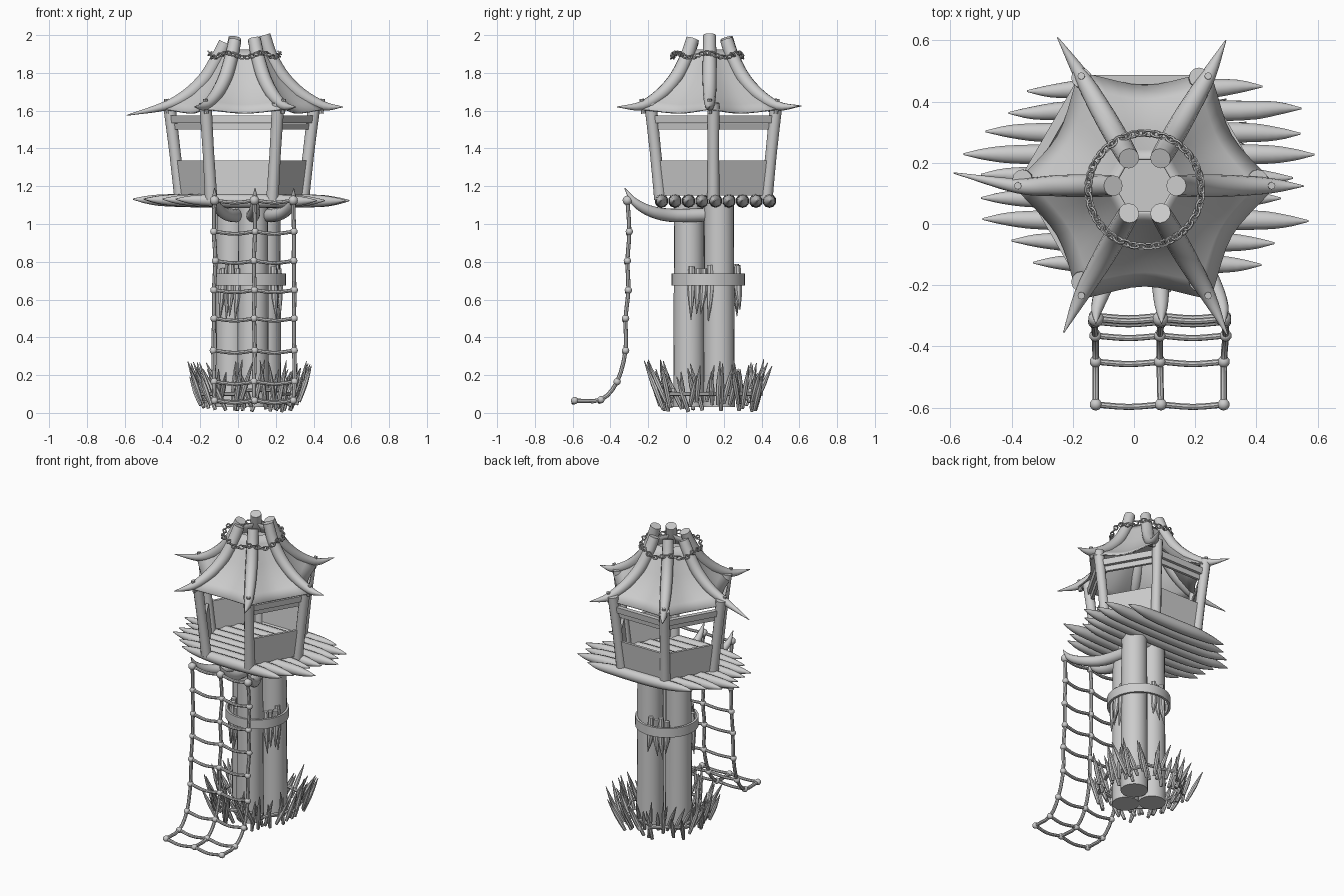
import bpy, bmesh, math, random
from mathutils import Vector, Quaternion

if "Cube" in bpy.data.objects:
    bpy.data.objects.remove(bpy.data.objects["Cube"])
random.seed(7)
V = Vector


def finish(name, bm, angle=40):
    bmesh.ops.recalc_face_normals(bm, faces=bm.faces)
    me = bpy.data.meshes.new(name)
    bm.to_mesh(me)
    bm.free()
    ob = bpy.data.objects.new(name, me)
    bpy.context.collection.objects.link(ob)
    bpy.ops.object.select_all(action='DESELECT')
    ob.select_set(True)
    bpy.context.view_layer.objects.active = ob
    bpy.ops.object.shade_smooth_by_angle(angle=math.radians(angle))
    return ob


def catmull(a, b, c, d, t):
    return 0.5 * (2*b + (c-a)*t + (2*a-5*b+4*c-d)*t*t + (3*b-a-3*c+d)*t**3)


def tube(bm, pts, radii, n=10, sub=4):
    """Swept round section along a smoothed path with changing radius."""
    k = [V((*p, r)) for p, r in zip(pts, radii)]
    k = [2*k[0]-k[1]] + k + [2*k[-1]-k[-2]]
    path = [catmull(*k[i:i+4], j/sub) for i in range(len(k)-3) for j in range(sub)] + [k[-2]]
    P = [p.to_3d() for p in path]
    q, rings, last = Quaternion(), [], V((0, 0, 1))
    for i, p in enumerate(P):
        d = (P[min(i+1, len(P)-1)] - P[max(i-1, 0)]).normalized()
        q = last.rotation_difference(d) @ q
        last = d
        r = max(path[i][3], 0.001)
        rings.append([bm.verts.new(p + q @ V((r*math.cos(2*math.pi*s/n), r*math.sin(2*math.pi*s/n), 0)))
                      for s in range(n)])
    for a, b in zip(rings, rings[1:]):
        for s in range(n):
            bm.faces.new((a[s], a[(s+1) % n], b[(s+1) % n], b[s]))
    bm.faces.new(rings[0])
    bm.faces.new(rings[-1])


def polar(c, r, a, z):
    return V((c[0] + r*math.cos(a), c[1] + r*math.sin(a), z))


# trunk of three logs
bm = bmesh.new()
for x, y in [(0.08, 0.016), (0.145, 0.175), (-0.035, 0.13)]:
    tube(bm, [(x, y, 0.03), (x, y, 0.6), (x, y, 1.11)], [0.084, 0.081, 0.079], 20, 2)
finish("trunk_logs", bm)

# band around the trunk
C = (0.06, 0.118)
bm = bmesh.new()
prof = [(0.195, 0.675), (0.195, 0.737), (0.18, 0.737), (0.18, 0.675)]
rings = [[bm.verts.new(polar(C, r, 2*math.pi*i/32, z)) for r, z in prof] for i in range(32)]
for i in range(32):
    a, b = rings[i], rings[(i+1) % 32]
    for j in range(4):
        bm.faces.new((a[j], a[(j+1) % 4], b[(j+1) % 4], b[j]))
finish("trunk_band", bm)

# stakes tucked in the band
bm = bmesh.new()
for ang in (-15, 105, 225):
    for i in range(4):
        a = math.radians(ang + (i-1.5)*13)
        r = 0.155 - 0.012*(i % 2)
        top, low = random.uniform(0.76, 0.81), random.uniform(0.48, 0.56)
        tube(bm, [polar(C, r, a, top), polar(C, r+.005, a, 0.65), polar(C, r+0.015, a+random.uniform(-.1, .1), low)],
             [0.017, 0.021, 0.002], 8, 3)
finish("tucked_stakes", bm)

# spiked fence at the foot
F = (0.055, 0.135)
bm = bmesh.new()
for i in range(62):
    a = 2*math.pi*i/62 + random.uniform(-.05, .05)
    r0 = random.uniform(0.20, 0.28)
    r1 = r0 + random.uniform(0.04, 0.10)
    p0 = polar(F, r0, a, random.uniform(0.005, 0.07))
    p1 = polar(F, r1, a + random.uniform(-.25, .25), random.uniform(0.19, 0.285))
    tube(bm, [p0, p0.lerp(p1, .5), p1], [0.010, 0.014, 0.002], 7, 2)
finish("fence_stakes", bm)
bm = bmesh.new()
for i in range(7):
    p = [polar(F, 0.27, 2*math.pi*(i+s)/7, 0.10 + 0.02*(i % 2)) for s in (-.05, 1.05)]
    tube(bm, p, [0.011, 0.011], 7, 1)
finish("fence_rails", bm)

# platform logs, pointed at both ends
ends = [(-.33, .417), (-.40, .46), (-.495, .57), (-.5, .48), (-.5, .52),
        (-.557, .59), (-.485, .545), (-.41, .547), (-.35, .42)]
bm = bmesh.new()
for i, (x0, x1) in enumerate(ends):
    y = -0.13 + 0.0715*i
    t = random.uniform(-.008, .008)
    tube(bm, [(x0, y-t, 1.132), (x0+.08, y-t, 1.128), (x0+.2, y, 1.125), (0, y, 1.122), (x1-.2, y, 1.122),
              (x1-.08, y+t, 1.122), (x1, y+t, 1.124)], [.003, .022, .033, .037, .034, .023, .003], 10, 3)
finish("platform_logs", bm)

# cabin posts, boards and rails
H = (0.02, 0.145)


def post_point(i, z, inset=0.0):
    return polar(H, 0.325 + (z-1.14)*0.12 - inset, math.pi/3*i, z)


bm = bmesh.new()
for i in range(6):
    tube(bm, [post_point(i, z) for z in (1.13, 1.38, 1.64)], [.033, .030, .033], 12, 2)
finish("cabin_posts", bm)


def board(bm, i, z0, z1, th, inset=0.0):
    v = [bm.verts.new(post_point(j, z, inset + s)) for z in (z0, z1) for j in (i, i+1) for s in (-th/2, th/2)]
    for f in ((0, 2, 3, 1), (4, 5, 7, 6), (0, 1, 5, 4), (2, 6, 7, 3), (0, 4, 6, 2), (1, 3, 7, 5)):
        bm.faces.new([v[k] for k in f])


walls, rails = bmesh.new(), bmesh.new()
for i in (0, 1, 2, 3, 5):      # the front side stays open
    board(walls, i, 1.15, 1.335, 0.02)
    board(rails, i, 1.535, 1.575, 0.035)
    board(rails, i, 1.50, 1.532, 0.02, 0.01)
finish("cabin_walls", walls, 20)
finish("cabin_rails", rails, 20)

# roof beams, curved like tusks
R = (0.035, 0.125)
tips = [(.555, .124, 1.62), (.30, .60, 1.625), (-.25, .61, 1.625), (-.59, .167, 1.575), (-.23, -.355, 1.62), (.306, -.365, 1.62)]
tops = [2.0, 1.975, 1.985, 1.96, 1.97, 1.98]
curve = [(.14, 1.885), (.205, 1.775), (.30, 1.685), (.42, 1.625)]
bm, pegs = bmesh.new(), bmesh.new()
for i in range(6):
    a = math.pi/3*i
    tube(bm, [polar(R, .103, a, tops[i])] + [polar(R, r, a, z) for r, z in curve] + [tips[i]],
         [.034, .036, .037, .034, .024, .002], 12, 4)
    tube(pegs, [polar(R, .405, a, 1.585), polar(R, .415, a, 1.662)], [.012, .012], 8, 1)
finish("roof_beams", bm)
finish("roof_pegs", pegs)

# hide canopy sagging between the beams
bm = bmesh.new()
prof = [(.105, 1.925)] + curve[:3] + [(.36, 1.65), (.43, 1.612)]
M, grid = 8, []
for j, (r, z) in enumerate(prof):
    t = j/(len(prof)-1)
    row = []
    for i in range(6*M):
        u = (i % M)/M
        s = math.sin(math.pi*u)
        chord = math.cos(math.pi/6)/math.cos(math.pi/3*(u-.5))
        row.append(bm.verts.new(polar(R, r*(chord - 0.10*s*t), math.pi/3*i/M, z - 0.022*s*t)))
    grid.append(row)
for a, b in zip(grid, grid[1:]):
    for i in range(6*M):
        k = (i+1) % (6*M)
        bm.faces.new((a[i], a[k], b[k], b[i]))
canopy = finish("roof_canopy", bm, 50)
canopy.modifiers.new("thickness", 'SOLIDIFY').thickness = 0.008
bm = bmesh.new()
tube(bm, [(R[0], R[1], 1.84), (R[0], R[1], 1.855)], [.125, .12], 24, 1)
finish("roof_plug", bm)

# chain round the roof beams
bm = bmesh.new()
N = 46
for i in range(N):
    a = 2*math.pi*i/N
    c = polar((.035, .112), .185, a, 1.90 + 0.012*math.cos(6*a) - 0.006)
    tan = V((-math.sin(a), math.cos(a), 0))
    roll = math.radians(45 if i % 2 else 135)
    side = V((math.cos(a), math.sin(a), 0))*math.cos(roll) + V((0, 0, math.sin(roll)))
    loop = [c + tan*.018*math.cos(w) + side*.0125*math.sin(w) for w in [2*math.pi*k/10 for k in range(11)]]
    tube(bm, loop, [.0045]*11, 5, 1)
finish("roof_chain", bm, 60)

# tusk brackets holding the ladder
LX = (-.125, .09, .295)
bm = bmesh.new()
for x in LX:
    m = lambda t: 0.07 + (x-0.07)*t
    tube(bm, [(m(.25), .13, 1.05), (m(.5), -.06, 1.045), (m(.8), -.18, 1.065), (m(.97), -.27, 1.115), (m(1), -.325, 1.19)],
         [.036, .036, .030, .021, .002], 12, 4)
finish("ladder_brackets", bm)

# rope ladder with knots
path = [(-.31, 1.125), (-.30, .96), (-.31, .805), (-.305, .65), (-.32, .50), (-.32, .33), (-.365, .165), (-.45, .07), (-.59, .065)]
ropes, knots = bmesh.new(), bmesh.new()
for x in LX:
    pts = [(x + random.uniform(-.006, .006), y, z) for y, z in path]
    tube(ropes, pts, [.011]*len(pts), 8, 3)
    for i, p in enumerate(pts):
        s = bmesh.ops.create_icosphere(knots, subdivisions=2, radius=.026 if i == 0 else .02)
        bmesh.ops.translate(knots, verts=s['verts'], vec=p)
for y, z in path:
    for x0, x1 in zip(LX, LX[1:]):
        tube(ropes, [(x0, y, z), ((x0+x1)/2, y-.008, z-.012), (x1, y, z)], [.010]*3, 8, 3)
finish("ladder_ropes", ropes)
finish("ladder_knots", knots)
